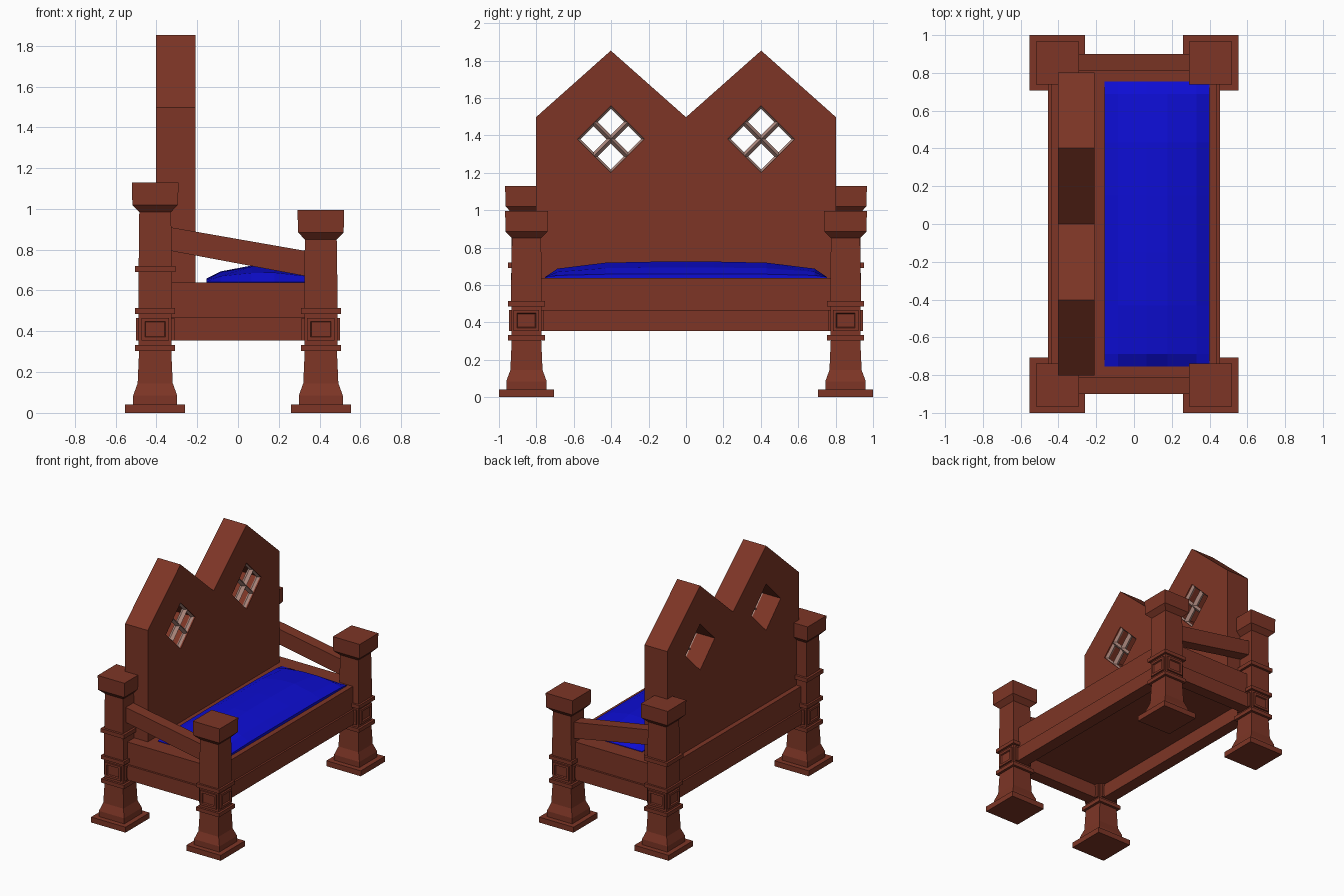
import bpy, bmesh, math
from mathutils import Matrix, Vector

if "Cube" in bpy.data.objects:
    bpy.data.objects.remove(bpy.data.objects["Cube"])


def material(name, rgb):
    m = bpy.data.materials.new(name)
    m.diffuse_color = (*rgb, 1)
    m.use_nodes = True
    m.node_tree.nodes["Principled BSDF"].inputs["Base Color"].default_value = m.diffuse_color
    return m


WOOD = material("red brown wood", (0.205, 0.036, 0.019))
BLUE = material("blue fabric", (0.004, 0.004, 0.65))
PALE = material("pale window bars", (0.42, 0.25, 0.21))


def finish(bm, name, mat):
    bmesh.ops.recalc_face_normals(bm, faces=bm.faces[:])
    me = bpy.data.meshes.new(name)
    bm.to_mesh(me)
    bm.free()
    me.materials.append(mat)
    ob = bpy.data.objects.new(name, me)
    bpy.context.collection.objects.link(ob)
    return ob


def add_box(bm, x0, x1, y0, y1, z0, z1):
    m = Matrix.Translation(((x0 + x1) / 2, (y0 + y1) / 2, (z0 + z1) / 2))
    m = m @ Matrix.Diagonal((x1 - x0, y1 - y0, z1 - z0, 1))
    return bmesh.ops.create_cube(bm, size=1, matrix=m)["verts"]


def box(name, *dims):
    bm = bmesh.new()
    add_box(bm, *dims)
    return finish(bm, name, WOOD)


def prism(name, pts, d, mat=WOOD):
    """Extrude a closed outline of 3D points along d."""
    bm = bmesh.new()
    f = bm.faces.new([bm.verts.new(p) for p in pts])
    r = bmesh.ops.extrude_face_region(bm, geom=[f])
    vs = [v for v in r["geom"] if isinstance(v, bmesh.types.BMVert)]
    bmesh.ops.translate(bm, verts=vs, vec=d)
    bm.faces.ensure_lookup_table()
    if not any(len(e.link_faces) == 1 for e in bm.edges):
        pass
    else:
        bmesh.ops.holes_fill(bm, edges=bm.edges[:])
    return finish(bm, name, mat)


def post(name, cx, cy, top, ring):
    """Square turned post: (half width, height) profile lofted with four sides."""
    prof = [(.147, 0), (.147, .042), (.108, .042), (.108, .085), (.086, .145),
            (.079, .303), (.098, .303), (.098, .332), (.081, .332),
            (.081, .485), (.098, .485), (.098, .513), (.083, .513)]
    if ring:
        prof += [(.081, .69), (.099, .69), (.099, .72), (.081, .72)]
    prof += [(.078, top - .145), (.112, top - .11), (.114, top)]
    bm = bmesh.new()
    loops = [[bm.verts.new((cx + sx * h, cy + sy * h, z))
              for sx, sy in ((-1, -1), (1, -1), (1, 1), (-1, 1))] for h, z in prof]
    for a, b in zip(loops, loops[1:]):
        for i in range(4):
            j = (i + 1) % 4
            bm.faces.new((a[i], a[j], b[j], b[i]))
    bm.faces.new(loops[0][::-1])
    bm.faces.new(loops[-1])
    # raised plates with a sunken square on all four sides
    for k in range(4):
        vs = add_box(bm, .07, .094, -.068, .068, .354, .466)
        bm.normal_update()
        face = next(f for f in {f for v in vs for f in v.link_faces} if f.normal.x > .9)
        ins = bmesh.ops.inset_region(bm, faces=[face], thickness=.024)
        allv = list(vs) + list({v for f in ins["faces"] for v in f.verts})
        ins = bmesh.ops.inset_region(bm, faces=[face], thickness=.006, depth=-.01)
        allv = list({*allv, *face.verts, *(v for f in ins["faces"] for v in f.verts)})
        bmesh.ops.transform(bm, verts=allv, matrix=Matrix.Translation((cx, cy, 0))
                            @ Matrix.Rotation(k * math.pi / 2, 4, 'Z'))
    return finish(bm, name, WOOD)


# four posts and two sloping armrests
for s, side in ((-1, "left"), (1, "right")):
    post("front_post_" + side, .406, s * .853, .995, False)
    post("back_post_" + side, -.406, s * .853, 1.13, True)
    y0 = .81 if s > 0 else -.90
    prism("armrest_" + side, [(-.36, y0, .915), (.36, y0, .789), (.36, y0, .665),
                              (-.36, y0, .80)], (0, .09, 0))
    # lower end beam
    box("end_beam_" + side, -.36, .36, *sorted((s * .81, s * .90)), .354, .467)

# lower front and back beams, seat body above
box("front_beam", .36, .454, -.85, .85, .354, .465)
box("back_beam", -.454, -.36, -.85, .85, .354, .465)
box("seat_box", -.44, .44, -.80, .80, .46, .638)
for s, side in ((-1, "left"), (1, "right")):
    box("seat_end_" + side, -.36, .36, *sorted((s * .795, s * .885)), .46, .638)
box("seat_front_rail", .40, .44, -.85, .85, .46, .638)
box("seat_back_rail", -.44, -.40, -.85, .85, .46, .638)

# twin gabled backrest with diamond window openings
C, R = 1.38, .178
back = prism("backrest", [(-.402, y, z) for y, z in (
    (-.802, .62), (-.802, 1.497), (-.402, 1.853), (0, 1.497), (.402, 1.853),
    (.802, 1.497), (.802, .62))], (.194, 0, 0))
for s, side in ((-1, "left"), (1, "right")):
    cut = prism("window_cutter", [(-.6, s * .402 + dy * R, C + dz * R) for dy, dz in
                                  ((1, 0), (0, 1), (-1, 0), (0, -1))], (.6, 0, 0))
    mod = back.modifiers.new("window", 'BOOLEAN')
    mod.operation, mod.solver, mod.object = 'DIFFERENCE', 'EXACT', cut
    bpy.context.view_layer.objects.active = back
    bpy.ops.object.modifier_apply(modifier=mod.name)
    bpy.data.objects.remove(cut)

# window lattices: cross bars and border bars of diamond section
for s, side in ((-1, "left"), (1, "right")):
    bm = bmesh.new()
    edge = R / math.sqrt(2)
    for turn in (45, -45):
        for off in (-edge, 0, edge):
            r = .016 if off == 0 else .011
            m = (Matrix.Translation((-.235, s * .402, C))
                 @ Matrix.Rotation(math.radians(turn), 4, 'X')
                 @ Matrix.Translation((0, off, 0)) @ Matrix.Diagonal((1.5, 1, 1, 1)))
            bmesh.ops.create_cone(bm, cap_ends=True, segments=4, radius1=r,
                                  radius2=r, depth=2 * edge, matrix=m)
    finish(bm, "window_lattice_" + side, PALE)

# domed cushion
us = [(-1, .2), (-.75, .62), (-.2, .97), (.2, 1), (.75, .62), (1, .2)]
vs = [(-1, .0), (-.91, .55), (-.57, .93), (-.2, 1), (.2, 1), (.57, .93), (.91, .55), (1, .0)]
bm = bmesh.new()
grid = [[bm.verts.new((.1225 + .2775 * u, .755 * v, .642 + .083 * f * g))
         for v, g in vs] for u, f in us]
for a, b in zip(grid, grid[1:]):
    for j in range(len(vs) - 1):
        bm.faces.new((a[j], b[j], b[j + 1], a[j + 1]))
rim = [e for e in bm.edges if e.is_boundary]
low = bmesh.ops.extrude_edge_only(bm, edges=rim)["geom"]
for v in low:
    if isinstance(v, bmesh.types.BMVert):
        v.co.z = .63
bmesh.ops.holes_fill(bm, edges=[e for e in bm.edges if e.is_boundary])
finish(bm, "cushion", BLUE)
